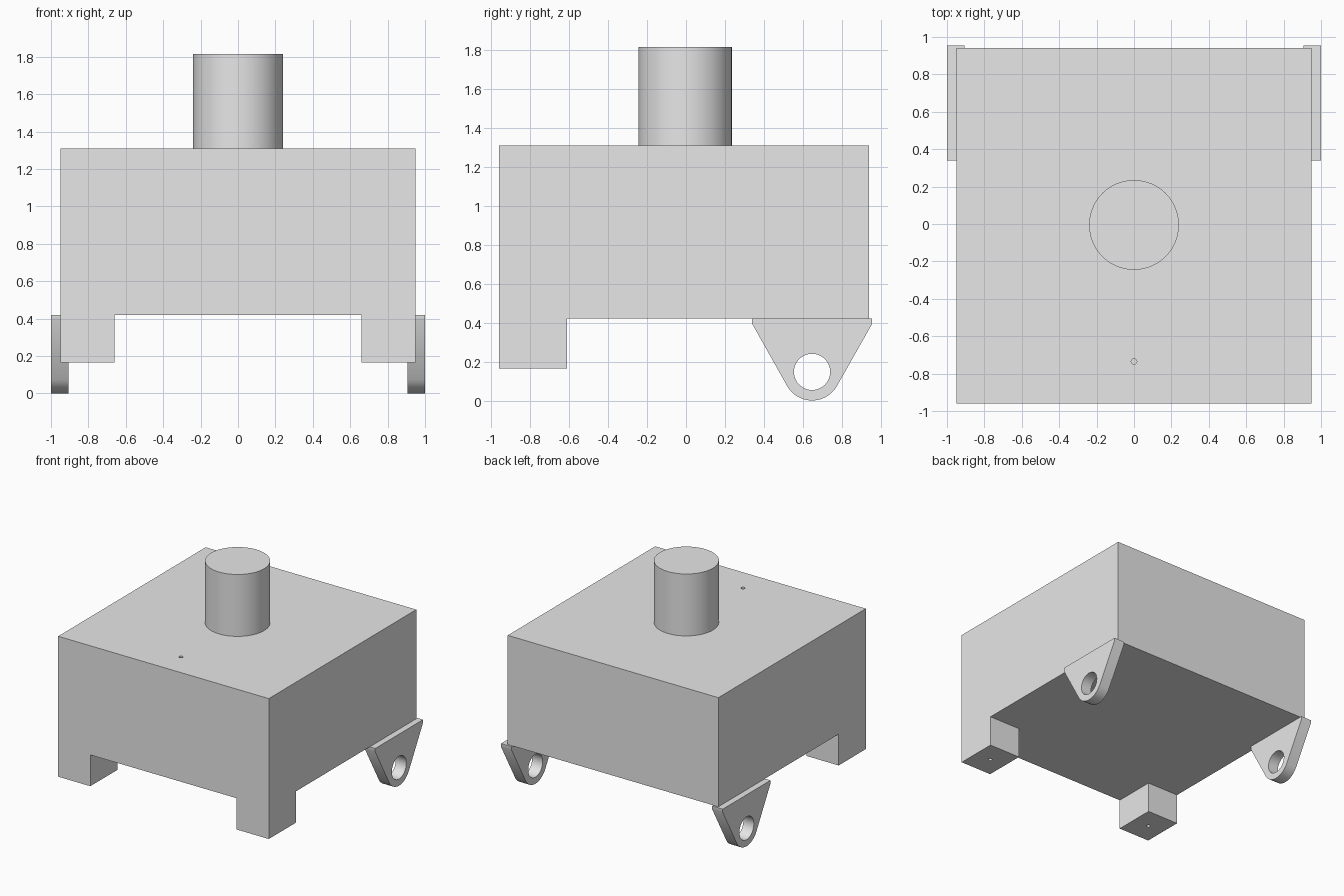
import bpy
import bmesh
from math import radians, sin, cos
from mathutils import Matrix, Vector

if "Cube" in bpy.data.objects:
    bpy.data.objects.remove(bpy.data.objects["Cube"], do_unlink=True)

# One plain grey for every part
grey = bpy.data.materials.new("light_grey")
grey.use_nodes = True
grey.diffuse_color = (0.8, 0.8, 0.8, 1)
grey.node_tree.nodes["Principled BSDF"].inputs["Base Color"].default_value = (0.8, 0.8, 0.8, 1)


def finish(bm, name):
    bmesh.ops.recalc_face_normals(bm, faces=bm.faces[:])
    mesh = bpy.data.meshes.new(name)
    bm.to_mesh(mesh)
    bm.free()
    mesh.materials.append(grey)
    obj = bpy.data.objects.new(name, mesh)
    bpy.context.collection.objects.link(obj)
    return obj


def cylinder(name, centre, radius, depth, segments, axis="Z"):
    bm = bmesh.new()
    turn = Matrix.Rotation(radians(90), 4, "Y") if axis == "X" else Matrix()
    bmesh.ops.create_cone(bm, cap_ends=True, segments=segments, radius1=radius,
                          radius2=radius, depth=depth,
                          matrix=Matrix.Translation(centre) @ turn)
    return finish(bm, name)


def activate(obj):
    bpy.ops.object.select_all(action="DESELECT")
    obj.select_set(True)
    bpy.context.view_layer.objects.active = obj


def drill(obj, cutter):
    cutter.hide_render = True
    mod = obj.modifiers.new("hole", "BOOLEAN")
    mod.operation = "DIFFERENCE"
    mod.solver = "EXACT"
    mod.object = cutter
    activate(obj)
    bpy.ops.object.modifier_apply(modifier=mod.name)
    bpy.data.objects.remove(cutter, do_unlink=True)


def smooth(obj):
    activate(obj)
    bpy.ops.object.shade_smooth_by_angle(angle=radians(30))


# Body: a box whose two front bottom corners are extruded down into feet
LEG_X, LEG_Y, FLOOR, TOP, FOOT = 0.66, -0.61, 0.42, 1.31, 0.165
bm = bmesh.new()
bmesh.ops.create_cube(bm, size=1, matrix=Matrix.Translation((0, -0.01, (FLOOR + TOP) / 2))
                      @ Matrix.Diagonal((1.9, 1.9, TOP - FLOOR, 1)))
for point, normal in (((LEG_X, 0, 0), (1, 0, 0)), ((-LEG_X, 0, 0), (1, 0, 0)),
                      ((0, LEG_Y, 0), (0, 1, 0))):
    bmesh.ops.bisect_plane(bm, geom=bm.verts[:] + bm.edges[:] + bm.faces[:],
                           plane_co=point, plane_no=normal)
bm.normal_update()
corners = []
for face in bm.faces:
    c = face.calc_center_median()
    if face.normal.z < -0.9 and abs(c.x) > LEG_X and c.y < LEG_Y:
        corners.append(face)
for face in corners:
    new = bmesh.ops.extrude_discrete_faces(bm, faces=[face])["faces"][0]
    bmesh.ops.translate(bm, verts=new.verts[:], vec=Vector((0, 0, FOOT - FLOOR)))
bmesh.ops.remove_doubles(bm, verts=bm.verts[:], dist=0.0001)
bmesh.ops.dissolve_limit(bm, angle_limit=radians(1), verts=bm.verts[:], edges=bm.edges[:])
body = finish(bm, "body")

# Pin holes in the top and under each foot
for spot in ((0, -0.735, TOP), (0.805, -0.785, FOOT), (-0.805, -0.785, FOOT)):
    drill(body, cylinder("pin_cutter", spot, 0.015, 0.1, 24))

# Round post on top
post = cylinder("top_post", (0, -0.005, 1.5625), 0.24, 0.505, 64)
smooth(post)

# Rear lugs: tapered plates with a rounded tip and a through hole
LUG_Y, LUG_Z, LUG_R = 0.647, 0.147, 0.147
outline = [(0.955, 0.393), (0.955, FLOOR), (0.34, FLOOR), (0.34, 0.393)]
for i in range(25):
    a = radians(210 + 5 * i)
    outline.append((LUG_Y + LUG_R * cos(a), LUG_Z + LUG_R * sin(a)))
for side, label in ((1, "left"), (-1, "right")):
    bm = bmesh.new()
    face = bm.faces.new([bm.verts.new((side * 0.905, y, z)) for y, z in outline])
    ext = bmesh.ops.extrude_face_region(bm, geom=[face])["geom"]
    bmesh.ops.translate(bm, verts=[v for v in ext if isinstance(v, bmesh.types.BMVert)],
                        vec=Vector((side * 0.095, 0, 0)))
    lug = finish(bm, "rear_lug_" + label)
    drill(lug, cylinder("lug_cutter", (side * 0.95, LUG_Y, LUG_Z), 0.093, 0.3, 48, "X"))
    smooth(lug)
